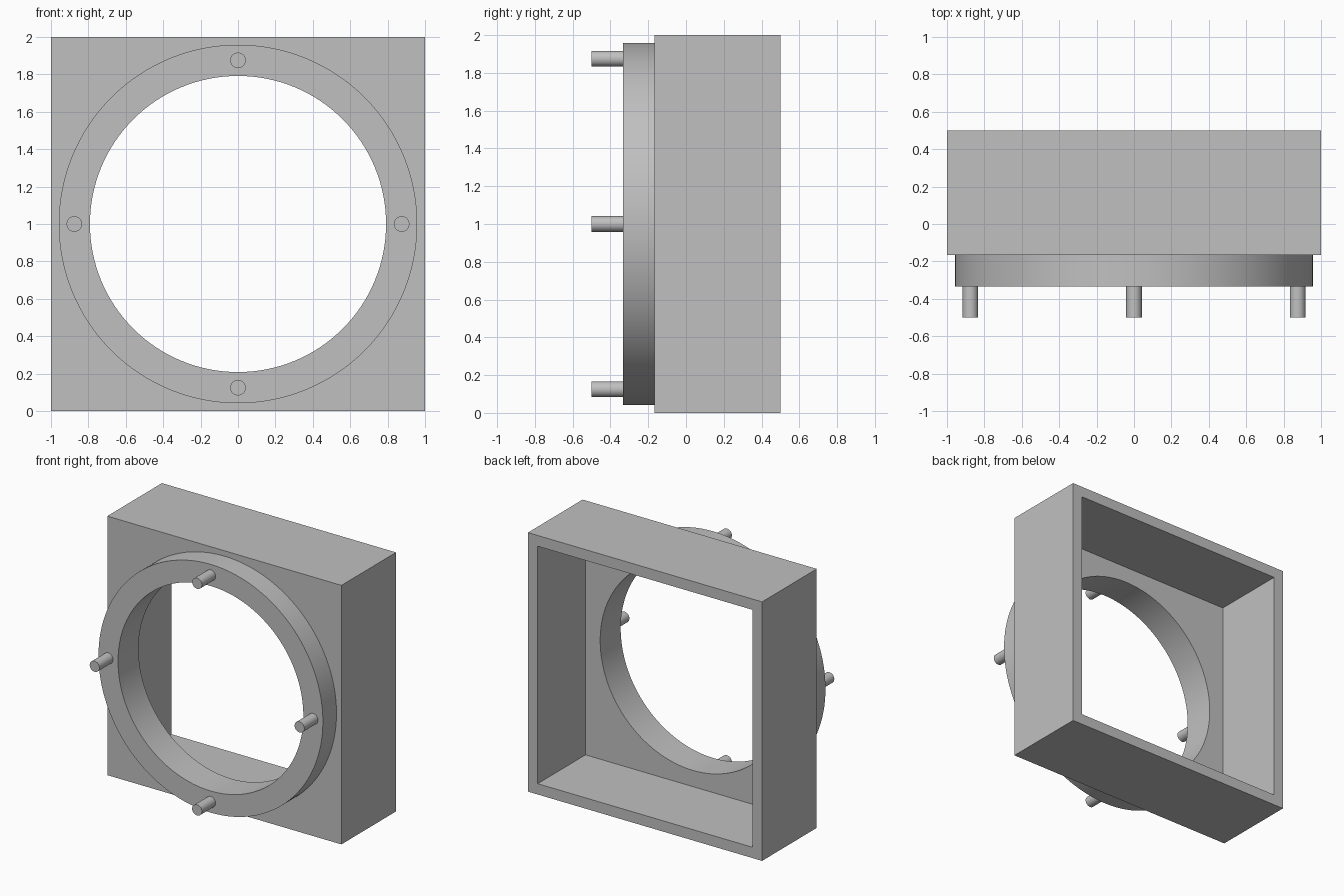
import bpy
import bmesh
from math import pi, cos, sin
from mathutils import Matrix, Vector

cube = bpy.data.objects.get("Cube")
if cube:
    bpy.data.objects.remove(cube, do_unlink=True)

U = 1 / 24                    # design unit
SEG = 128
FRONT, PLATE, BACK = -4 * U, -2 * U, 0.5
BORE, RIM = 19 * U, 23 * U

grey = bpy.data.materials.new("plain_grey")
grey.use_nodes = True
grey.diffuse_color = (0.53, 0.53, 0.53, 1)
grey.node_tree.nodes["Principled BSDF"].inputs["Base Color"].default_value = grey.diffuse_color


def finish(name, bm):
    bmesh.ops.recalc_face_normals(bm, faces=bm.faces[:])
    mesh = bpy.data.meshes.new(name)
    bm.to_mesh(mesh)
    bm.free()
    mesh.materials.append(grey)
    obj = bpy.data.objects.new(name, mesh)
    bpy.context.collection.objects.link(obj)
    return obj


def activate(obj):
    bpy.ops.object.select_all(action='DESELECT')
    obj.select_set(True)
    bpy.context.view_layer.objects.active = obj


def smooth(obj):
    activate(obj)
    bpy.ops.object.shade_smooth_by_angle(angle=pi / 6)


def box(name, half, y0, y1):
    bm = bmesh.new()
    bmesh.ops.create_cube(bm, size=1)
    bmesh.ops.scale(bm, vec=(2 * half, y1 - y0, 2 * half), verts=bm.verts)
    bmesh.ops.translate(bm, vec=(0, (y0 + y1) / 2, 1), verts=bm.verts)
    return finish(name, bm)


def rod(name, x, z, radius, y0, y1, segments):
    bm = bmesh.new()
    bmesh.ops.create_cone(bm, cap_ends=True, segments=segments, radius1=radius,
                          radius2=radius, depth=y1 - y0,
                          matrix=Matrix.Translation((x, (y0 + y1) / 2, z))
                          @ Matrix.Rotation(pi / 2, 4, 'X'))
    return finish(name, bm)


def cut(obj, cutter):
    cutter.hide_render = True
    mod = obj.modifiers.new("cut", 'BOOLEAN')
    mod.operation = 'DIFFERENCE'
    mod.solver = 'EXACT'
    mod.object = cutter
    activate(obj)
    bpy.ops.object.modifier_apply(modifier=mod.name)
    bpy.data.objects.remove(cutter, do_unlink=True)


# Square housing, open at the back, with a round bore through its front plate
housing = box("housing", 1, FRONT, BACK)
cut(housing, box("cavity_cutter", 22 * U, PLATE, BACK + 0.2))
cut(housing, rod("bore_cutter", 0, 1, BORE, FRONT - 0.1, PLATE + 0.1, SEG))
smooth(housing)

# Raised collar around the bore, a rectangle revolved about the y axis
bm = bmesh.new()
section = [(BORE, FRONT), (RIM, FRONT), (RIM, -8 * U), (BORE, -8 * U)]
rings = []
for i in range(SEG):
    a = 2 * pi * i / SEG
    rings.append([bm.verts.new(Vector((r * cos(a), y, 1 + r * sin(a)))) for r, y in section])
for i in range(SEG):
    a, b = rings[i], rings[(i + 1) % SEG]
    for j in range(4):
        k = (j + 1) % 4
        bm.faces.new((a[j], a[k], b[k], b[j]))
smooth(finish("collar", bm))

# Four locating pins on the collar
for name, dx, dz in (("left", 1, 0), ("top", 0, 1), ("right", -1, 0), ("bottom", 0, -1)):
    smooth(rod(name + "_pin", dx * 21 * U, 1 + dz * 21 * U, U, -0.5, -8 * U, 32))
